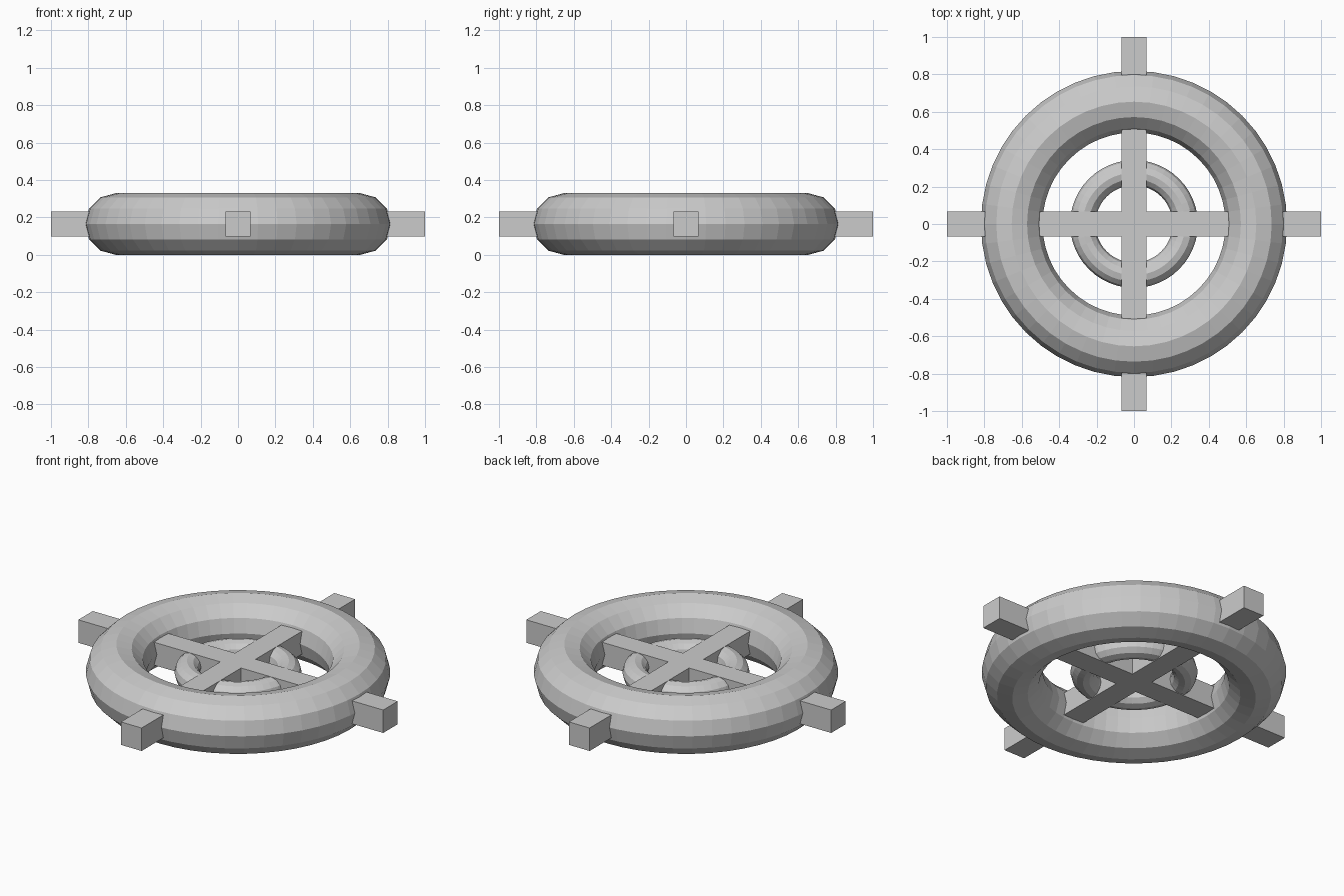
import bpy
import math

if "Cube" in bpy.data.objects:
    bpy.data.objects.remove(bpy.data.objects["Cube"])

ZC = 0.165  # shared centre height

grey = bpy.data.materials.new("light grey")
grey.diffuse_color = (0.6, 0.6, 0.6, 1)
grey.use_nodes = True
grey.node_tree.nodes["Principled BSDF"].inputs["Base Color"].default_value = grey.diffuse_color


def finish(obj, name):
    obj.name = name
    obj.data.materials.append(grey)


def ring(name, major, minor):
    bpy.ops.mesh.primitive_torus_add(major_radius=major, minor_radius=minor,
                                     major_segments=48, minor_segments=12,
                                     location=(0, 0, ZC))
    finish(bpy.context.object, name)


def bar(name, angle):
    bpy.ops.mesh.primitive_cube_add(size=1, location=(0, 0, ZC), rotation=(0, 0, angle))
    bpy.context.object.scale = (2.0, 0.136, 0.136)
    finish(bpy.context.object, name)


# Outer rim and inner hub ring
ring("outer_ring", 0.654, 0.1645)
ring("inner_ring", 0.274, 0.0675)

# Crossed square spokes running through both rings
bar("spoke_x", 0)
bar("spoke_y", math.pi / 2)
